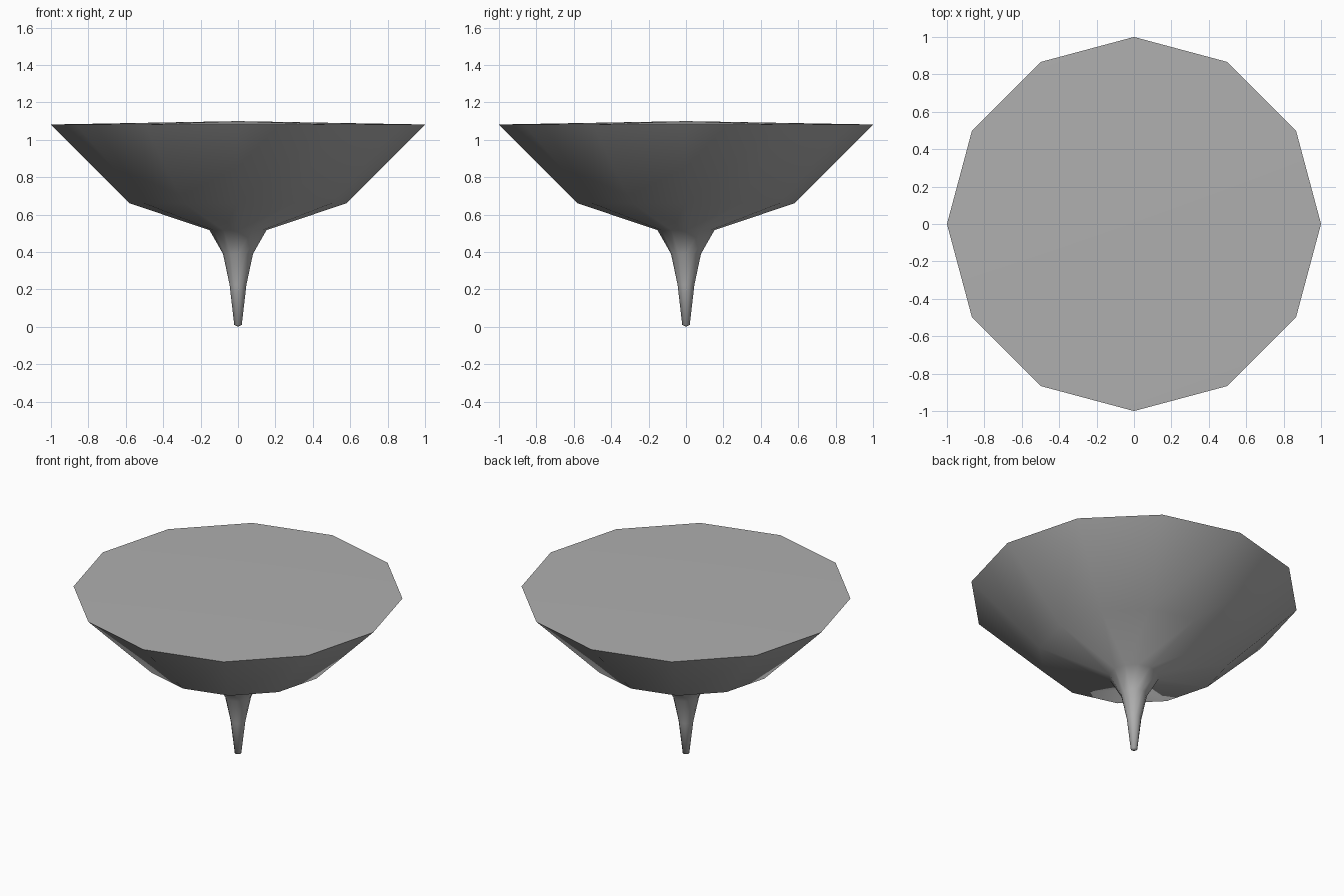
import bpy, bmesh
from math import sin, cos, pi, radians

if "Cube" in bpy.data.objects:
    bpy.data.objects.remove(bpy.data.objects["Cube"])

SIDES = 12
# Profile (radius, height) from stem foot to rim
PROFILE = [(0.02, 0.01), (0.045, 0.225), (0.08, 0.39), (0.152, 0.517),
           (0.58, 0.661), (1.0, 1.082)]

bm = bmesh.new()
rings = [[bm.verts.new((r * cos(2 * pi * i / SIDES), r * sin(2 * pi * i / SIDES), z))
          for i in range(SIDES)] for r, z in PROFILE]

# Stem and bowl walls
for a, b in zip(rings, rings[1:]):
    for i in range(SIDES):
        j = (i + 1) % SIDES
        bm.faces.new((a[i], a[j], b[j], b[i]))

# Shallow fans closing the foot and the top
foot = bm.verts.new((0, 0, 0))
top = bm.verts.new((0, 0, 1.1))
for i in range(SIDES):
    j = (i + 1) % SIDES
    bm.faces.new((foot, rings[0][j], rings[0][i]))
    bm.faces.new((top, rings[-1][i], rings[-1][j]))
bmesh.ops.recalc_face_normals(bm, faces=bm.faces)

mesh = bpy.data.meshes.new("funnel_body")
bm.to_mesh(mesh)
bm.free()
obj = bpy.data.objects.new("funnel_body", mesh)
bpy.context.collection.objects.link(obj)

# Dark grey surface
mat = bpy.data.materials.new("dark_grey")
mat.diffuse_color = (0.43, 0.43, 0.43, 1)
mat.use_nodes = True
mat.node_tree.nodes["Principled BSDF"].inputs["Base Color"].default_value = mat.diffuse_color
mesh.materials.append(mat)

bpy.context.view_layer.objects.active = obj
obj.select_set(True)
bpy.ops.object.shade_smooth_by_angle(angle=radians(60))
